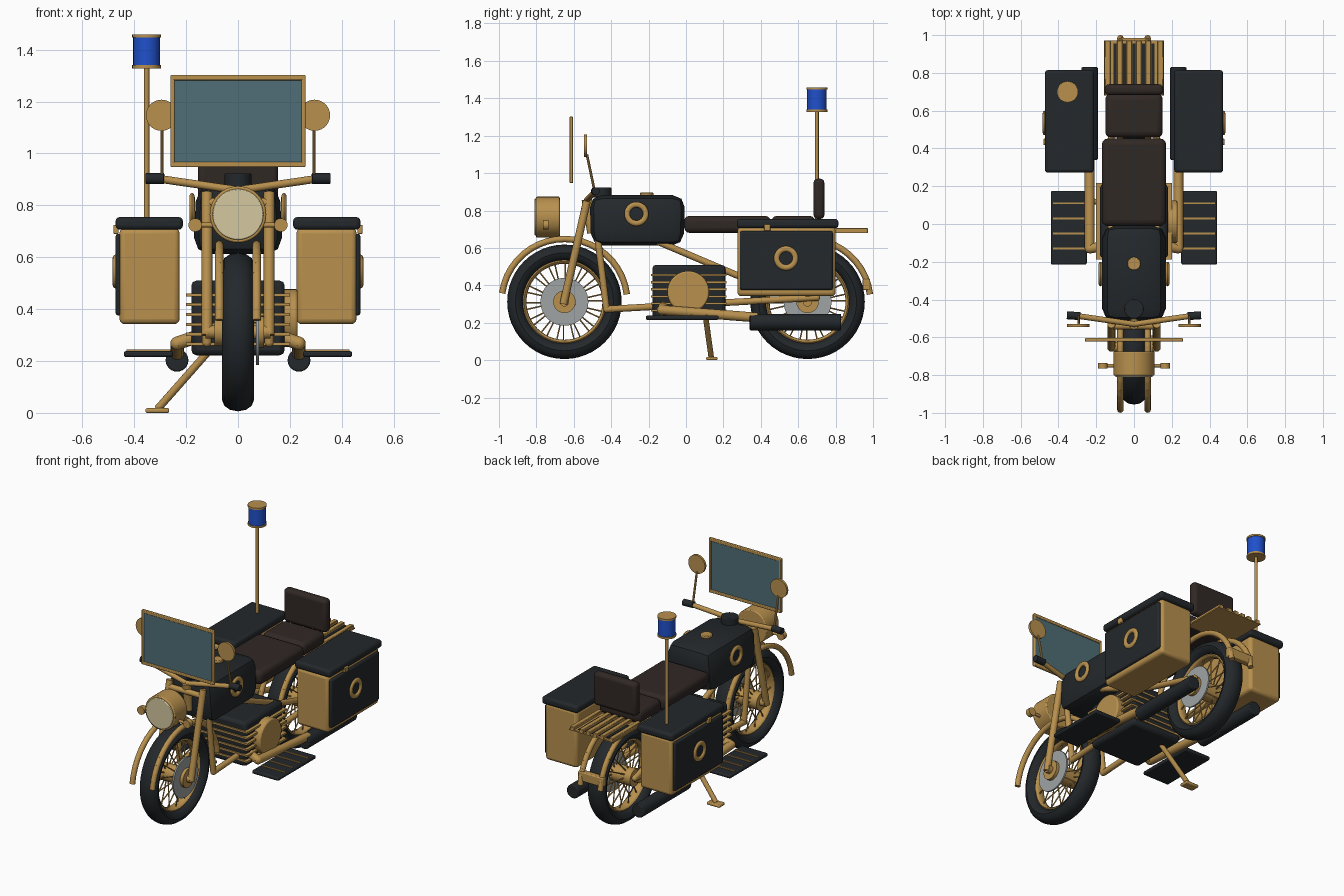
import bpy, bmesh, math
from mathutils import Vector, Matrix

if "Cube" in bpy.data.objects:
    bpy.data.objects.remove(bpy.data.objects["Cube"])

def material(name, col):
    m = bpy.data.materials.new(name)
    m.diffuse_color = (*col, 1)
    m.use_nodes = True
    m.node_tree.nodes["Principled BSDF"].inputs["Base Color"].default_value = m.diffuse_color
    return m

GOLD = material("gold", (.48, .28, .076))
DARK = material("dark", (.017, .021, .024))
BROWN = material("brown", (.03, .021, .018))
GLASS = material("glass", (.08, .155, .18))
BLUE = material("blue", (.014, .08, .6))
LENS = material("lens", (.66, .58, .35))
STEEL = material("steel", (.35, .37, .37))
SIDES = (("right", 1), ("left", -1))

def finish(bm, name, mat, bevel=0, seg=2):
    me = bpy.data.meshes.new(name)
    bm.to_mesh(me)
    bm.free()
    ob = bpy.data.objects.new(name, me)
    bpy.context.collection.objects.link(ob)
    me.materials.append(mat)
    if bevel:
        b = ob.modifiers.new("bevel", 'BEVEL')
        b.width, b.segments = bevel, seg
    return ob

def rods(name, parts, mat, n=16, bevel=0):
    """One object made of cylinders (start, end, radius)."""
    bm = bmesh.new()
    for p, q, r in parts:
        p, q = Vector(p), Vector(q)
        d = q - p
        m = Matrix.Translation((p + q) / 2) @ d.to_track_quat('Z', 'Y').to_matrix().to_4x4()
        bmesh.ops.create_cone(bm, cap_ends=True, segments=n, radius1=r, radius2=r,
                              depth=d.length, matrix=m)
    return finish(bm, name, mat, bevel)

def path(name, pts, r, mat, n=16):
    """Pipe through points, with ball joints at the bends."""
    ob = rods(name, [(a, b, r) for a, b in zip(pts, pts[1:])], mat, n)
    bm = bmesh.new()
    bm.from_mesh(ob.data)
    for p in pts[1:-1]:
        bmesh.ops.create_uvsphere(bm, u_segments=12, v_segments=8, radius=r,
                                  matrix=Matrix.Translation(p))
    bm.to_mesh(ob.data)
    bm.free()
    return ob

def boxes(name, spans, mat, bevel=0, seg=2):
    """One object made of boxes (x0, x1, y0, y1, z0, z1)."""
    bm = bmesh.new()
    for x0, x1, y0, y1, z0, z1 in spans:
        m = Matrix.Translation(((x0 + x1) / 2, (y0 + y1) / 2, (z0 + z1) / 2))
        m = m @ Matrix.Diagonal((abs(x1 - x0), abs(y1 - y0), abs(z1 - z0), 1))
        bmesh.ops.create_cube(bm, size=1, matrix=m)
    return finish(bm, name, mat, bevel, seg)

def ring(name, c, R, r, mat, wide=1, n=48, k=12):
    """Torus whose axis runs along x."""
    bm = bmesh.new()
    loops = []
    for i in range(n):
        a = 2 * math.pi * i / n
        row = []
        for j in range(k):
            t = 2 * math.pi * j / k
            d = R + r * math.cos(t)
            row.append(bm.verts.new((c[0] + r * wide * math.sin(t),
                                     c[1] + d * math.cos(a), c[2] + d * math.sin(a))))
        loops.append(row)
    for i in range(n):
        A, B = loops[i], loops[(i + 1) % n]
        for j in range(k):
            bm.faces.new((A[j], A[(j + 1) % k], B[(j + 1) % k], B[j]))
    bmesh.ops.recalc_face_normals(bm, faces=bm.faces)
    return finish(bm, name, mat)

def polar(c, x, r, a):
    return (x, c[1] + r * math.cos(a), c[2] + r * math.sin(a))

# Wheels and fenders
for end, y, a0, a1 in (("front", -.65, 7, 172), ("rear", .65, 7, 172)):
    c = (0, y, .312)
    ring(end + "_tire", c, .262, .044, DARK, 1.4)
    ring(end + "_rim", c, .216, .013, GOLD, 2.4)
    rods(end + "_spokes", [(polar(c, s * .045, .04, i * math.pi / 14 + s * .1),
                            polar(c, s * .01, .212, i * math.pi / 14 + s * .2), .004)
                           for i in range(28) for s in ((-1) ** i,)], GOLD, 6)
    rods(end + "_hub", [((-.09, y, .312), (.06, y, .312), .055),
                        ((-.125, y, .312), (.125, y, .312), .025),
                        ((.08, y, .312), (.10, y, .312), .06)], GOLD, 24)
    rods(end + "_brake_disc", [((.07, y, .312), (.08, y, .312), .128)], STEEL, 40)
    for side, s in SIDES:
        ang = [math.radians(a0 + (a1 - a0) * i / 20) for i in range(21)]
        rods(f"{end}_fender_{side}", [(polar(c, s * .072, .336, a - .003), polar(c, s * .072, .336, b + .003), .017)
                                      for a, b in zip(ang, ang[1:])], GOLD, 12)

# Fork, frame and exhaust on both sides
for side, s in SIDES:
    rods("fork_" + side, [((s * .12, -.655, .30), (s * .12, -.53, .85), .021)], GOLD)
    path("frame_" + side, [(s * .12, -.475, .68), (s * .12, -.425, .272), (s * .12, .70, .335),
                           (s * .12, .27, .455), (s * .12, -.2, .655)], .018, GOLD)
    path("exhaust_pipe_" + side, [(s * .17, -.12, .29), (s * .235, -.13, .268), (s * .235, .38, .228)], .026, GOLD)
    rods("muffler_" + side, [((s * .235, .34, .203), (s * .235, .83, .203), .044)], DARK, 24, .006)
    # Footboard
    x0, x1 = sorted((s * .25, s * .44))
    boxes("footboard_" + side, [(x0, x1, -.215, .175, .215, .238)], DARK, .008)
    boxes("footboard_strips_" + side, [(x0 + .01, x1 - .01, y - .005, y + .005, .236, .244)
                                       for y in (-.13, -.05, .03, .11)], GOLD)
    # Handlebar, grip and mirror
    path("handlebar_" + side, [(0, -.53, .858), (s * .29, -.488, .9)], .015, GOLD)
    rods("grip_" + side, [((s * .285, -.488, .903), (s * .355, -.483, .903), .021)], DARK)
    path("mirror_stalk_" + side, [(s * .293, -.49, .91), (s * .293, -.53, 1.1)], .007, GOLD, 10)
    rods("mirror_" + side, [((s * .295, -.545, 1.147), (s * .295, -.53, 1.147), .06)], GOLD, 32)
    rods("indicator_" + side, [((s * .165, -.765, .724), (s * .165, -.735, .724), .026),
                               ((s * .09, -.75, .724), (s * .165, -.75, .724), .009)], GOLD, 20)
    # Pannier
    def sx(a, b):
        return sorted((s * a, s * b))
    boxes("pannier_" + side, [(*sx(.225, .457), .275, .80, .342, .712)], GOLD, .02, 3)
    boxes("pannier_panel_" + side, [(*sx(.44, .472), .288, .785, .375, .69)], DARK, .01)
    boxes("pannier_lid_" + side, [(*sx(.212, .472), .272, .815, .706, .755)], DARK, .017, 3)
    boxes("pannier_latch_" + side, [(*sx(.46, .48), .418, .452, .69, .725)], GOLD, .004)
    ring("pannier_ring_" + side, (s * .473, .535, .545), .05, .015, GOLD, .7, 32)
    ring("tank_ring_" + side, (s * .177, -.265, .782), .05, .015, GOLD, .7, 32)

# Fuel tank: bevelled box narrowed at its ends and top
bm = bmesh.new()
bmesh.ops.create_cube(bm, size=1, matrix=Matrix.Translation((0, -.26, .747)) @ Matrix.Diagonal((.354, .51, .27, 1)))
for v in bm.verts:
    if v.co.z > .75:
        v.co.x *= .9
    else:
        v.co.x *= .98
        v.co.y = -.26 + (v.co.y + .26) * .97
bmesh.ops.bevel(bm, geom=bm.edges[:], offset=.065, segments=2, profile=.5, affect='EDGES')
finish(bm, "fuel_tank", DARK)
rods("fuel_cap", [((0, -.21, .87), (0, -.21, .897), .035)], GOLD, 24, .004)
rods("gauge", [((0, -.45, .87), (0, -.45, .923), .052)], DARK, 28, .005)
rods("steering_neck", [((0, -.53, .86), (0, -.5, .68), .028), ((-.13, -.54, .81), (.13, -.54, .81), .018)], GOLD)

# Engine with fins and round cover
boxes("engine", [(-.18, .18, -.18, .21, .222, .51)], DARK, .02)
boxes("engine_fins", [(-.2, .2, -.188, .216, z - .006, z + .006)
                      for z in (.265, .303, .341, .379, .417, .455)], GOLD)
rods("engine_cover", [((.17, .012, .365), (.23, .012, .365), .112)], GOLD, 40, .008)

# Seats and rack
boxes("seat", [(-.17, .17, -.01, .452, .68, .772)], BROWN, .03, 3)
boxes("pillion_seat", [(-.152, .152, .458, .69, .685, .772)], BROWN, .03, 3)
boxes("backrest", [(-.155, .155, .682, .74, .755, .97)], BROWN, .022, 3)
boxes("rack_plate", [(-.16, .16, .68, .972, .68, .688)], GOLD)
boxes("rack_gaps", [(x - .008, x + .008, .74, .955, .684, .692)
                    for x in (-.1, -.05, 0, .05, .1)], DARK)
boxes("rack_slats", [(x - .015, x + .015, .68, .972, .684, .706)
                     for x in (-.14, -.075, -.025, .025, .075, .14)], GOLD, .003, 1)
boxes("tail_light", [(-.09, .09, .945, .985, .375, .435)], GOLD, .006)

# Headlight
rods("headlight", [((0, -.802, .765), (0, -.675, .765), .109)], GOLD, 40, .006)
rods("headlight_lens", [((0, -.81, .765), (0, -.79, .765), .098)], LENS, 40, .004)

# Windshield
boxes("windshield", [(-.25, .25, -.617, -.609, .957, 1.295)], GLASS)
boxes("windshield_frame", [(-.26, .26, -.622, -.604, z - .01, z + .01) for z in (.957, 1.292)] +
      [(x - .008, x + .008, -.622, -.604, .95, 1.3) for x in (-.252, .252)], GOLD, .004)

# Kickstand
rods("kickstand", [((-.12, .105, .23), (-.31, .135, .015), .015)], GOLD)
boxes("kickstand_foot", [(-.357, -.265, .108, .168, 0, .018)], GOLD, .006)

# Beacon
rods("beacon_pole", [((-.352, .70, .75), (-.352, .70, 1.335), .01)], GOLD)
rods("beacon_light", [((-.352, .70, 1.335), (-.352, .70, 1.45), .052)], BLUE, 28)
rods("beacon_caps", [((-.352, .70, z), (-.352, .70, z + .012), .056) for z in (1.328, 1.446)], GOLD, 28)

# Smooth shading
bpy.ops.object.select_all(action='SELECT')
bpy.context.view_layer.objects.active = bpy.data.objects["seat"]
bpy.ops.object.shade_smooth_by_angle(angle=math.radians(35))
